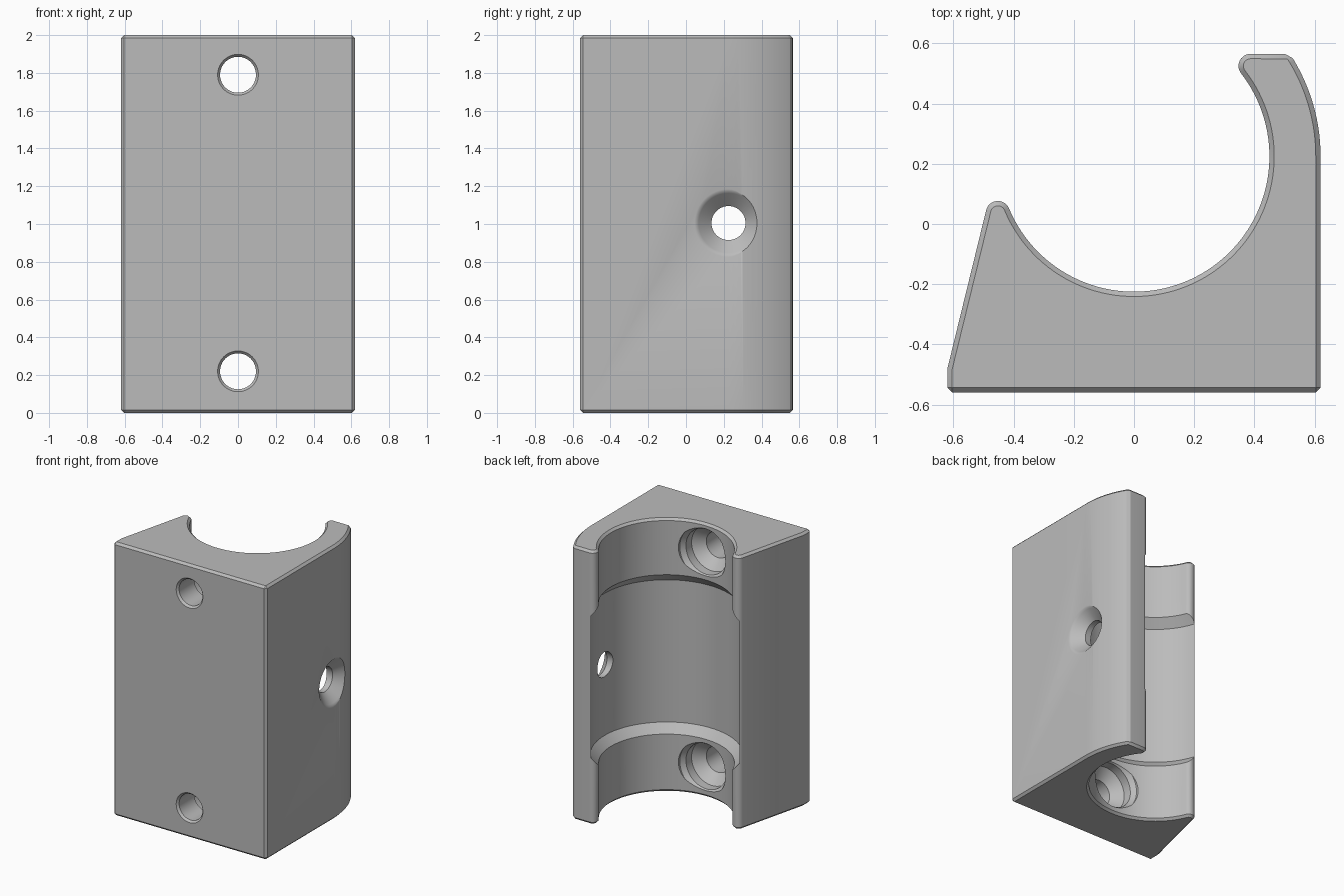
import bpy, bmesh
from math import sin, cos, radians, pi
from mathutils import Matrix, Vector

if "Cube" in bpy.data.objects:
    bpy.data.objects.remove(bpy.data.objects["Cube"])

HEIGHT, MID = 2.0, 1.005
BORE_Y, BORE_R, TIP_R = 0.225, 0.45, 0.04

grey = bpy.data.materials.new("plain_grey")
grey.use_nodes = True
colour = (0.5, 0.5, 0.5, 1)
grey.diffuse_color = colour
grey.node_tree.nodes["Principled BSDF"].inputs["Base Color"].default_value = colour


def arc(cx, cy, r, a0, a1, n):
    angles = [radians(a0 + (a1 - a0) * i / n) for i in range(n + 1)]
    return [(cx + r * cos(a), cy + r * sin(a)) for a in angles]


def make_object(name, bm):
    bmesh.ops.recalc_face_normals(bm, faces=bm.faces)
    mesh = bpy.data.meshes.new(name)
    bm.to_mesh(mesh)
    bm.free()
    mesh.materials.append(grey)
    obj = bpy.data.objects.new(name, mesh)
    bpy.context.collection.objects.link(obj)
    return obj


def turned_cutter(name, profile, origin, axis, n=64):
    """Solid of revolution from (distance, radius) pairs along an axis."""
    bm = bmesh.new()
    turn = Vector((0, 0, 1)).rotation_difference(Vector(axis)).to_matrix().to_4x4()
    place = Matrix.Translation(origin) @ turn
    rings = [[bm.verts.new(place @ Vector((r * cos(2 * pi * i / n), r * sin(2 * pi * i / n), d)))
              for i in range(n)] for d, r in profile]
    for low, high in zip(rings, rings[1:]):
        for i in range(n):
            j = (i + 1) % n
            bm.faces.new((low[i], low[j], high[j], high[i]))
    bm.faces.new(rings[0])
    bm.faces.new(rings[-1])
    obj = make_object(name, bm)
    obj.hide_render = True
    return obj


# Clamp body: flat front, tall curved left arm, short right arm, round tips
tip_dist = BORE_R + TIP_R
a_left, a_right = 37.8, -157.4
tip_l = (tip_dist * cos(radians(a_left)), BORE_Y + tip_dist * sin(radians(a_left)))
tip_r = (tip_dist * cos(radians(a_right)), BORE_Y + tip_dist * sin(radians(a_right)))
outline = [(-0.62, -0.56), (0.62, -0.56)]
outline += arc(0, BORE_Y, 0.62, 0, 33.2, 14)
outline += arc(*tip_l, TIP_R, 90, 180 + a_left, 10)
outline += arc(0, BORE_Y, BORE_R, a_left, a_right, 72)[1:]
outline += arc(*tip_r, TIP_R, 180 + a_right, 166.3, 12)[1:]
outline += [(-0.62, -0.48)]

bm = bmesh.new()
base = bm.faces.new([bm.verts.new((x, y, 0)) for x, y in outline])
top = bmesh.ops.extrude_face_region(bm, geom=[base])
bmesh.ops.translate(bm, vec=(0, 0, HEIGHT),
                    verts=[v for v in top["geom"] if isinstance(v, bmesh.types.BMVert)])
body = make_object("clamp_body", bm)

bevel = body.modifiers.new("edge_chamfer", "BEVEL")
bevel.width = 0.016
bevel.segments = 1
bevel.limit_method = "ANGLE"
bevel.angle_limit = radians(40)
bevel.use_clamp_overlap = False

# Wider middle recess in the bore, with sloped ends
cutters = [turned_cutter("recess_cutter",
                         [(-0.6, 0.435), (-0.52, 0.505), (0.52, 0.505), (0.6, 0.435)],
                         (0, BORE_Y, MID), (0, 0, 1), 128)]

# Two mounting holes from the front, with deep screw-head seats in the bore
for side in (-1, 1):
    cutters.append(turned_cutter(
        "mounting_hole_cutter",
        [(-0.1, 0.108), (0, 0.108), (0.015, 0.095), (0.19, 0.095), (0.26, 0.165),
         (0.325, 0.165), (0.36, 0.19), (0.55, 0.19)],
        (0, -0.56, MID + side * 0.785), (0, 1, 0)))

# Countersunk side hole through the left arm
cutters.append(turned_cutter(
    "side_hole_cutter",
    [(-0.25, 0.09), (-0.075, 0.09), (-0.012, 0.158), (-0.004, 0.167), (0.0, 0.18), (0.1, 0.18)],
    (0.62, BORE_Y, MID), (1, 0, 0)))

for cutter in cutters:
    cut = body.modifiers.new(cutter.name, "BOOLEAN")
    cut.operation = "DIFFERENCE"
    cut.solver = "EXACT"
    cut.object = cutter

# Bake the cuts, then drop the cutters
bpy.context.view_layer.update()
graph = bpy.context.evaluated_depsgraph_get()
result = bpy.data.meshes.new_from_object(body.evaluated_get(graph))
body.modifiers.clear()
body.data = result
for cutter in cutters:
    bpy.data.objects.remove(cutter)

bpy.ops.object.select_all(action="DESELECT")
body.select_set(True)
bpy.context.view_layer.objects.active = body
bpy.ops.object.shade_smooth_by_angle(angle=radians(25))
